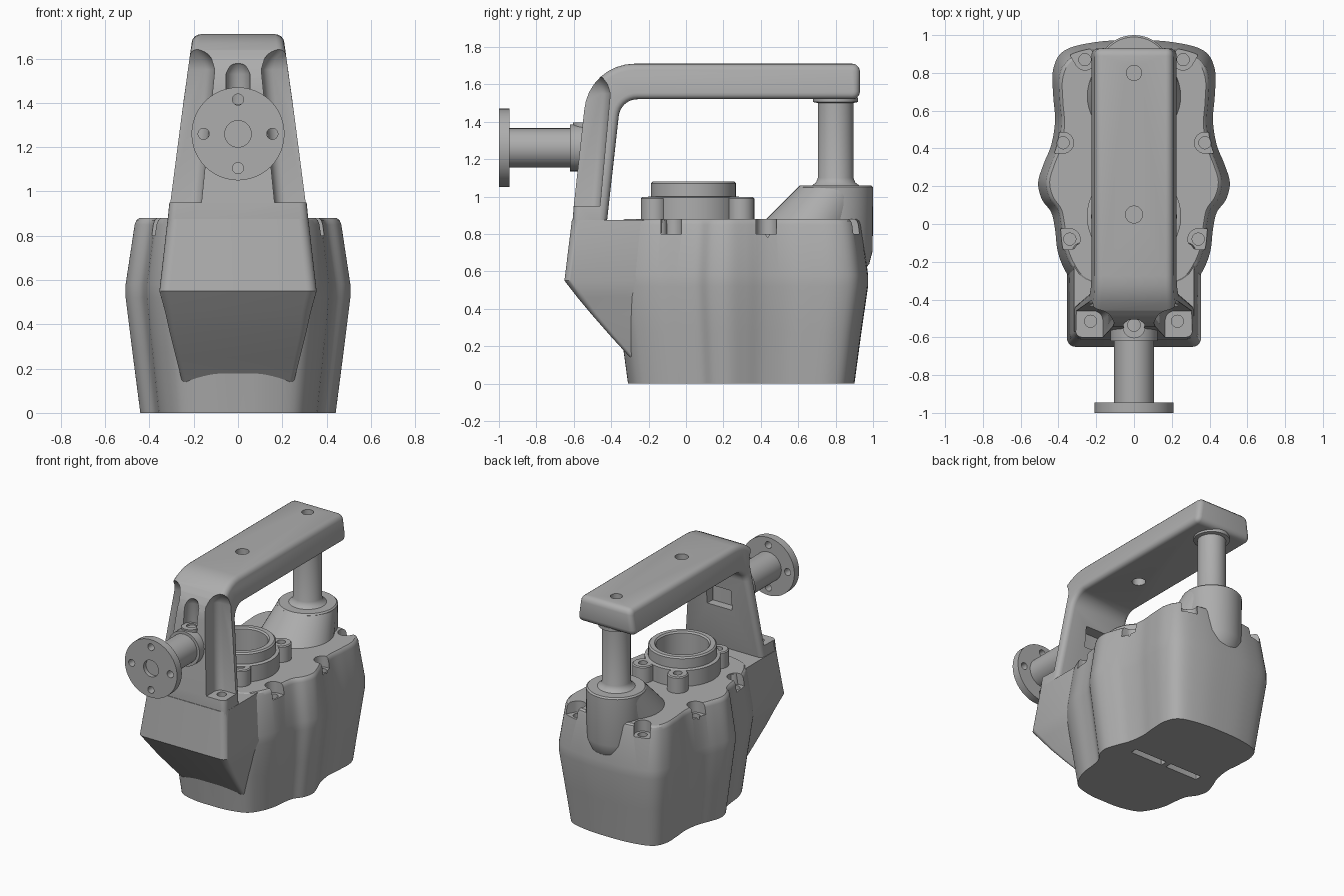
import bpy, bmesh, math
from mathutils import Vector

if "Cube" in bpy.data.objects:
    bpy.data.objects.remove(bpy.data.objects["Cube"])

grey = bpy.data.materials.new("cast_grey")
grey.use_nodes = True
colour = (0.42, 0.42, 0.42, 1)
grey.diffuse_color = colour
grey.node_tree.nodes["Principled BSDF"].inputs["Base Color"].default_value = colour


def make(name, bm):
    bmesh.ops.recalc_face_normals(bm, faces=bm.faces)
    mesh = bpy.data.meshes.new(name)
    bm.to_mesh(mesh)
    bm.free()
    mesh.materials.append(grey)
    ob = bpy.data.objects.new(name, mesh)
    bpy.context.collection.objects.link(ob)
    return ob


def loft(name, rings):
    """Skin equal-length rings and cap both ends."""
    bm = bmesh.new()
    loops = [[bm.verts.new(p) for p in ring] for ring in rings]
    n = len(loops[0])
    for a, b in zip(loops, loops[1:]):
        for i in range(n):
            bm.faces.new((a[i], a[(i + 1) % n], b[(i + 1) % n], b[i]))
    bm.faces.new(loops[0])
    bm.faces.new(loops[-1])
    return make(name, bm)


def circle(x, y, z, r, axis="z", n=48):
    pts = []
    for i in range(n):
        c, s = r * math.cos(math.tau * i / n), r * math.sin(math.tau * i / n)
        pts.append((x + c, y + s, z) if axis == "z" else (x + c, y, z + s))
    return pts


def lathe(name, x, y, profile):
    return loft(name, [circle(x, y, z, r) for r, z in profile])


def rounded(x0, x1, y0, y1, r, z, n=6):
    """Rectangle with rounded corners at height z."""
    pts = []
    corners = ((x1 - r, y1 - r), (x0 + r, y1 - r), (x0 + r, y0 + r), (x1 - r, y0 + r))
    for k, (cx, cy) in enumerate(corners):
        for i in range(n + 1):
            a = math.pi / 2 * (k + i / n)
            pts.append((cx + r * math.cos(a), cy + r * math.sin(a), z))
    return pts


def box(x0, x1, y0, y1, z0, z1, r=0.005):
    return loft("cutter", [rounded(x0, x1, y0, y1, r, z) for z in (z0, z1)])


def select(ob):
    bpy.ops.object.select_all(action="DESELECT")
    ob.select_set(True)
    bpy.context.view_layer.objects.active = ob


def cut(ob, cutter):
    mod = ob.modifiers.new("cut", "BOOLEAN")
    mod.operation, mod.solver, mod.object = "DIFFERENCE", "EXACT", cutter
    select(ob)
    bpy.ops.object.modifier_apply(modifier=mod.name)
    bpy.data.objects.remove(cutter)


def drill(ob, x, y, z0, z1, r):
    cut(ob, lathe("cutter", x, y, [(r, z0), (r, z1)]))


def smooth_closed(points, steps=5):
    """Closed Catmull-Rom curve through the points."""
    out, n = [], len(points)
    for i in range(n):
        a, b, c, d = (Vector(points[(i + k) % n]) for k in (-1, 0, 1, 2))
        for s in range(steps):
            t = s / steps
            out.append(0.5 * (2 * b + (c - a) * t + (2 * a - 5 * b + 4 * c - d) * t * t
                              + (3 * b - a - 3 * c + d) * t ** 3))
    return out


# Housing: waisted outline, widest below the middle
half = [(0.2, 0.965), (0.37, 0.92), (0.43, 0.82), (0.43, 0.68), (0.42, 0.55), (0.44, 0.42),
        (0.48, 0.32), (0.51, 0.22), (0.49, 0.13), (0.44, 0.06), (0.42, -0.03),
        (0.405, -0.15), (0.36, -0.26), (0.29, -0.34), (0.14, -0.38)]
outline = smooth_closed([(0, 0.975)] + half + [(0, -0.385)] + [(-x, y) for x, y in half[::-1]])
levels = [(0, 0.865, 0.89), (0.275, 0.935, 0.945), (0.52, 0.995, 0.998), (0.58, 0.995, 0.998),
          (0.85, 0.915, 0.945), (0.87, 0.9, 0.935), (0.88, 0.875, 0.915)]
housing = loft("housing", [[(p.x * fx, 0.3 + (p.y - 0.3) * fy, z) for p in outline]
                           for z, fx, fy in levels])

# Screw pockets around the rim
for side in (-1, 1):
    for x, y, dx, dy in ((0.375, 0.43, 1, 0), (0.34, -0.08, 1, 0), (0.26, 0.87, 0.5, 0.85)):
        slot = [(px + (dx * 0.2 if (px - x) * dx + (py - y) * dy > 0 else 0),
                 py + (dy * 0.2 if (px - x) * dx + (py - y) * dy > 0 else 0))
                for px, py, _ in circle(x, y, 0, 0.055, n=32)]
        cut(housing, loft("cutter", [[(side * px, py, z) for px, py in slot] for z in (0.8, 1)]))
        drill(housing, side * x, y, 0.76, 0.9, 0.032)
    # Slots in the underside
    cut(housing, box(side * 0.15 - 0.13, side * 0.15 + 0.13, 0.305, 0.355, -0.1, 0.04))

# Front block with a hollowed lower slope
front_block = loft("front_block", [rounded(-hx, hx, yf, -0.1, r, z) for z, hx, yf, r in (
    (0.08, 0.235, -0.25, 0.02), (0.13, 0.25, -0.29, 0.02), (0.25, 0.28, -0.40, 0.025),
    (0.37, 0.31, -0.505, 0.03), (0.46, 0.33, -0.58, 0.04), (0.55, 0.355, -0.65, 0.045),
    (0.875, 0.318, -0.61, 0.045))])


# Handle: side profile, extruded across and tapered with height
def arc(cy, cz, r, a0, a1, n=8):
    return [(cy + r * math.cos(math.radians(a0 + (a1 - a0) * i / n)),
             cz + r * math.sin(math.radians(a0 + (a1 - a0) * i / n))) for i in range(n + 1)]


profile = [(-0.43, 0.80), (-0.612, 0.80), (-0.6, 0.95)]
profile += arc(-0.275, 1.44, 0.27, 175, 90) + arc(0.89, 1.67, 0.04, 90, 0, 3)
profile += arc(0.89, 1.56, 0.04, 0, -90, 3) + arc(-0.26, 1.42, 0.1, 90, 174)


def half_width(z):
    return 0.31 - (z - 0.95) * (0.14 if z > 0.95 else 0.1)


handle = loft("handle", [[(s * half_width(z), y, z) for y, z in profile] for s in (-1, 1)])
bevel = handle.modifiers.new("round", "BEVEL")
bevel.width, bevel.segments, bevel.use_clamp_overlap = 0.035, 4, False
bevel.limit_method, bevel.angle_limit = "ANGLE", math.radians(50)
select(handle)
bpy.ops.object.modifier_apply(modifier="round")

# Corner grooves above the two front screws
for side in (-1, 1):
    rings = [rounded(x0, 0.6, -0.9, y1, 0.05, z) for x0, y1, z in (
        (0.165, -0.46, 0.95), (0.105, -0.405, 1.55), (0.12, -0.42, 1.6), (0.15, -0.45, 1.64))]
    cut(handle, loft("cutter", [[(side * x, y, z) for x, y, z in ring] for ring in rings]))
    drill(handle, side * 0.23, -0.515, 0.9, 1.0, 0.032)

# Central groove, rear window and top holes
cut(handle, lathe("cutter", 0, -0.535, [(0.055, 1.3), (0.055, 1.53), (0.04, 1.57), (0.01, 1.595)]))
cut(handle, box(-0.1, 0.1, -0.45, -0.3, 1.18, 1.33))
drill(handle, 0, 0.05, 1.4, 1.8, 0.045)
drill(handle, 0, 0.8, 1.66, 1.8, 0.04)

# Side pipe with round flange
pipe = loft("flanged_pipe", [circle(0, y, 1.26, r, "y") for y, r in (
    (-1, 0.21), (-0.945, 0.21), (-0.945, 0.105), (-0.62, 0.105), (-0.62, 0.125), (-0.5, 0.125))])
holes = [(0, 0, 0.06, -0.97)] + [(0.155 * math.cos(a), 0.155 * math.sin(a), 0.025, -0.9)
                                 for a in (0, math.pi / 2, math.pi, -math.pi / 2)]
for x, z, r, depth in holes:
    cut(pipe, loft("cutter", [circle(x, y, 1.26 + z, r, "y", 32) for y in (-1.1, depth)]))

# Screw pad on top of the pipe collar
pipe_pad = lathe("pipe_pad", 0, -0.545, [(0.06, 1.3), (0.06, 1.395)])
drill(pipe_pad, 0, -0.535, 1.36, 1.5, 0.033)

# Rear boss with apron, and the post up to the handle
boss = lathe("rear_boss_and_post", 0, 0.8, [
    (0.15, 0.6), (0.18, 0.64), (0.198, 0.71), (0.2, 1.05), (0.19, 1.06), (0.125, 1.06),
    (0.105, 1.075), (0.095, 1.1), (0.095, 1.5), (0.12, 1.505), (0.12, 1.53)])
apron = loft("boss_apron", [circle(0, 0.67, 0.87, 0.25), circle(0, 0.8, 1.055, 0.195)])

# Round socket with bolt lugs
socket = lathe("socket_ring", 0, 0.04, [
    (0.25, 0.86), (0.25, 0.995), (0.24, 1.0), (0.227, 1.0), (0.227, 1.07), (0.217, 1.08),
    (0.185, 1.08), (0.175, 1.07), (0.175, 0.89)])
parts = [housing, front_block, handle, pipe, pipe_pad, boss, apron, socket]
for sx in (-1, 1):
    for y in (-0.17, 0.295):
        lug = lathe("socket_lug", sx * 0.14, y, [(0.07, 0.86), (0.07, 0.99), (0.063, 0.997)])
        drill(lug, sx * 0.14, y, 0.95, 1.1, 0.03)
        parts.append(lug)

for ob in parts:
    select(ob)
    bpy.ops.object.shade_smooth_by_angle(angle=math.radians(32))
